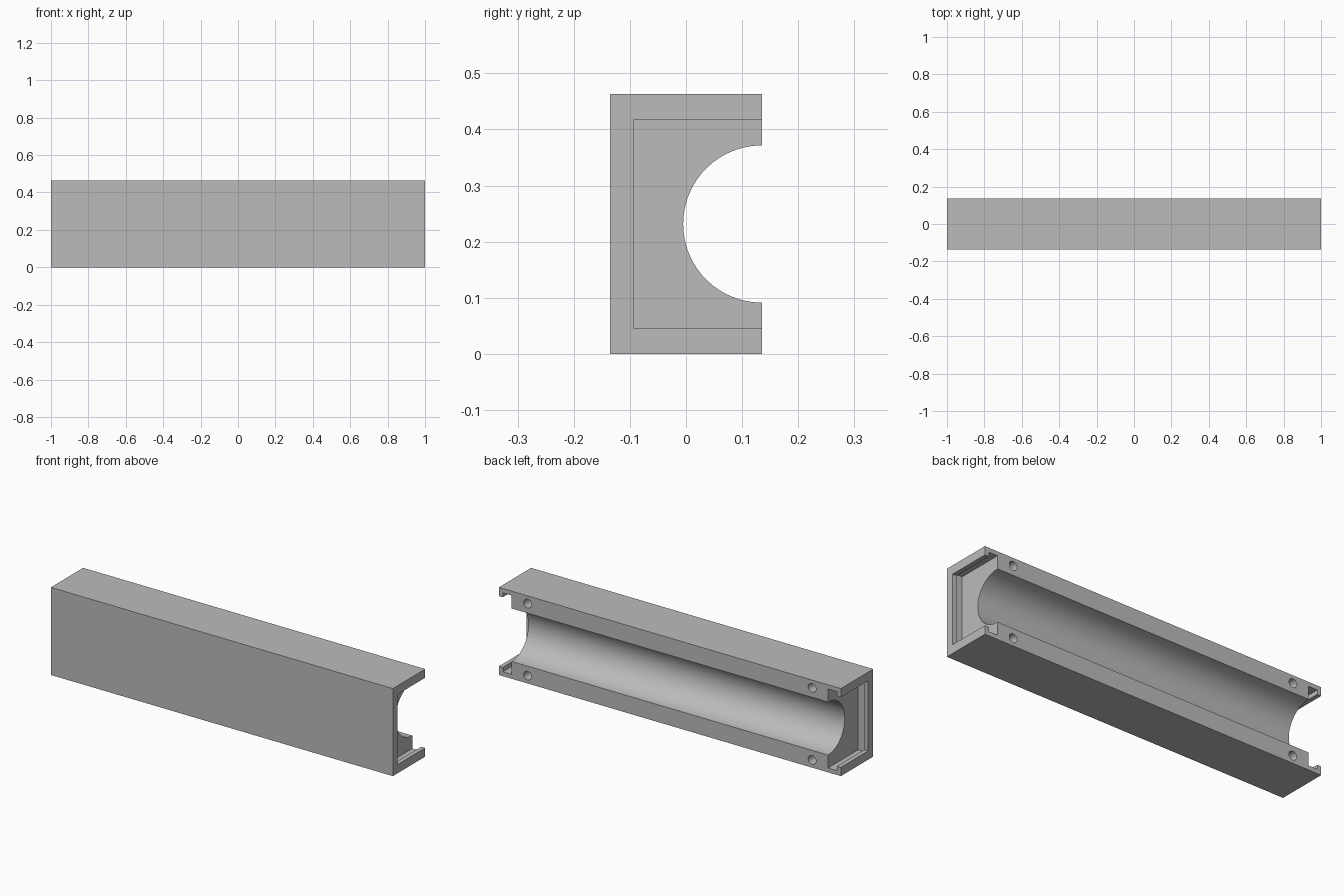
import bpy
import math

if "Cube" in bpy.data.objects:
    bpy.data.objects.remove(bpy.data.objects["Cube"], do_unlink=True)

HALF_Y, HEIGHT = 0.135, 0.463
MID_Z = HEIGHT / 2
BACK = 0.3  # cutters run out past the open back

grey = bpy.data.materials.new("plain grey")
grey.use_nodes = True
colour = (0.5, 0.5, 0.5, 1)
grey.diffuse_color = colour
grey.node_tree.nodes["Principled BSDF"].inputs["Base Color"].default_value = colour


def box(name, x, y, z):
    """Box spanning the given (low, high) ranges."""
    bpy.ops.mesh.primitive_cube_add(size=1)
    ob = bpy.context.object
    ob.name = name
    ob.location = [(a + b) / 2 for a, b in (x, y, z)]
    ob.scale = [b - a for a, b in (x, y, z)]
    bpy.ops.object.transform_apply(location=True, rotation=True, scale=True)
    return ob


def cylinder(name, radius, length, location, rotation, sides):
    bpy.ops.mesh.primitive_cylinder_add(vertices=sides, radius=radius, depth=length,
                                        location=location, rotation=rotation)
    ob = bpy.context.object
    ob.name = name
    return ob


def cut(target, cutter):
    """Subtract the cutter from the target, then discard it."""
    mod = target.modifiers.new(cutter.name, 'BOOLEAN')
    mod.operation = 'DIFFERENCE'
    mod.solver = 'EXACT'
    mod.object = cutter
    bpy.context.view_layer.objects.active = target
    bpy.ops.object.modifier_apply(modifier=mod.name)
    bpy.data.objects.remove(cutter, do_unlink=True)


# Main block
housing = box("half_housing", (-1, 1), (-HALF_Y, HALF_Y), (0, HEIGHT))
housing.data.materials.append(grey)

# Half-round channel along the whole length
cut(housing, cylinder("channel", 0.14, 2.4, (0, HALF_Y, MID_Z),
                      (0, math.pi / 2, 0), 96))

for side in (-1, 1):
    # End opening with a wider groove behind its lip, for a sliding end plate
    for name, near, far, front, inset in (("end_opening", 0.95, 1.1, -0.094, 0.046),
                                          ("plate_groove", 0.925, 0.977, -0.116, 0.023)):
        cut(housing, box(name, sorted((side * near, side * far)), (front, BACK),
                         (inset, HEIGHT - inset)))
    # Blind pin holes in the mating face
    for z in (0.041, HEIGHT - 0.041):
        cut(housing, cylinder("pin_hole", 0.023, 0.24, (side * 0.832, HALF_Y, z),
                              (math.pi / 2, 0, 0), 32))

# Smooth the round walls, keep the edges sharp
bpy.ops.object.select_all(action='DESELECT')
housing.select_set(True)
bpy.context.view_layer.objects.active = housing
bpy.ops.object.shade_smooth_by_angle(angle=math.radians(30))
